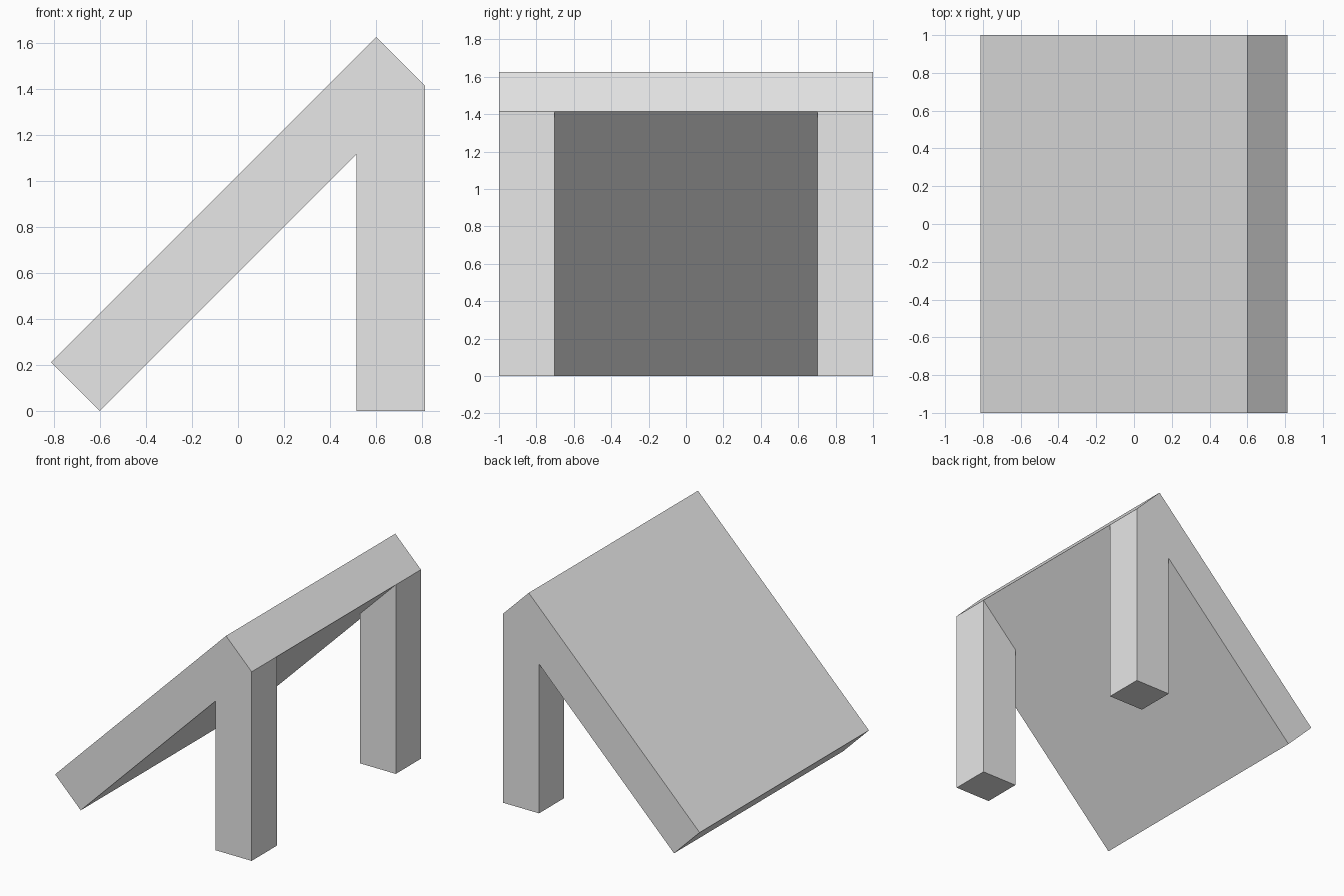
import bpy
import bmesh

if "Cube" in bpy.data.objects:
    bpy.data.objects.remove(bpy.data.objects["Cube"])

# Plain grey for the whole model
GREY = (0.8, 0.8, 0.8, 1.0)
grey = bpy.data.materials.new("plain_grey")
grey.use_nodes = True
grey.diffuse_color = GREY
grey.node_tree.nodes["Principled BSDF"].inputs["Base Color"].default_value = GREY


def extrude_profile(name, profile, y_start, y_end):
    """Extrude an x-z outline along y into a flat-faced solid."""
    bm = bmesh.new()
    face = bm.faces.new([bm.verts.new((x, y_start, z)) for x, z in profile])
    grown = bmesh.ops.extrude_face_region(bm, geom=[face])
    moved = [v for v in grown["geom"] if isinstance(v, bmesh.types.BMVert)]
    bmesh.ops.translate(bm, verts=moved, vec=(0, y_end - y_start, 0))
    bmesh.ops.recalc_face_normals(bm, faces=bm.faces)
    mesh = bpy.data.meshes.new(name)
    bm.to_mesh(mesh)
    bm.free()
    mesh.materials.append(grey)
    obj = bpy.data.objects.new(name, mesh)
    bpy.context.collection.objects.link(obj)
    return obj


HALF_DEPTH = 1.0
LEG_WIDTH = 0.297
FOOT, EDGE = 0.601, 0.813      # lower slab corner and outermost edge in x
DROP = EDGE - FOOT             # the slab leans at 45 degrees
RISE = 2 * FOOT + DROP         # height of the slab's upper outer corner

# Sloping slab
slab = [(-FOOT, 0), (EDGE, RISE), (FOOT, RISE + DROP), (-EDGE, DROP)]
extrude_profile("sloping_slab", slab, -HALF_DEPTH, HALF_DEPTH)

# Two upright legs, their tops cut to meet the underside of the slab
inner = EDGE - LEG_WIDTH
leg = [(inner, 0), (EDGE, 0), (EDGE, RISE), (inner, RISE - LEG_WIDTH)]
for name, side in (("front_leg", -1), ("back_leg", 1)):
    extrude_profile(name, leg, side * HALF_DEPTH, side * (HALF_DEPTH - LEG_WIDTH))
